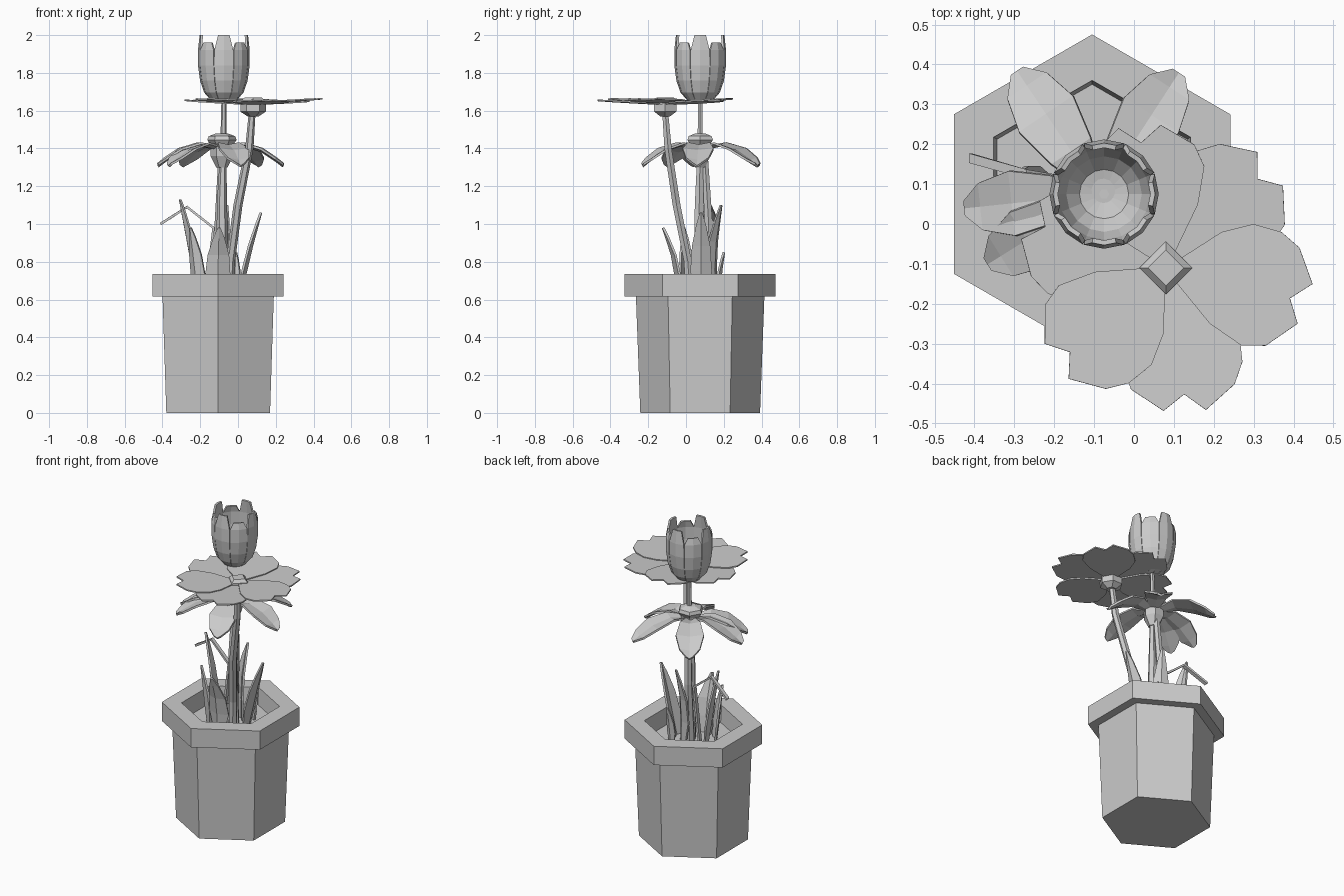
import bpy
import bmesh
from math import sin, cos, radians, pi
from mathutils import Vector

cube = bpy.data.objects.get("Cube")
if cube:
    bpy.data.objects.remove(cube, do_unlink=True)

GREY = (0.6, 0.6, 0.6, 1)
clay = bpy.data.materials.new("plain_grey")
clay.use_nodes = True
clay.diffuse_color = GREY
clay.node_tree.nodes["Principled BSDF"].inputs["Base Color"].default_value = GREY


def finish(name, bm, thickness=0):
    bmesh.ops.remove_doubles(bm, verts=bm.verts, dist=0.0005)
    bmesh.ops.recalc_face_normals(bm, faces=bm.faces)
    mesh = bpy.data.meshes.new(name)
    bm.to_mesh(mesh)
    bm.free()
    mesh.materials.append(clay)
    obj = bpy.data.objects.new(name, mesh)
    bpy.context.collection.objects.link(obj)
    if thickness:
        mod = obj.modifiers.new("thickness", "SOLIDIFY")
        mod.thickness = thickness
        mod.offset = 0
    return obj


def grid(bm, rows, closed=False):
    """Join rows of points with quads."""
    vs = [[bm.verts.new(p) for p in row] for row in rows]
    n = len(rows[0])
    for a, b in zip(vs, vs[1:]):
        for i in range(n if closed else n - 1):
            j = (i + 1) % n
            bm.faces.new((a[i], a[j], b[j], b[i]))
    return vs


def ring(centre, r, sides, turn=0.0):
    return [Vector(centre) + Vector((r * cos(turn + 2 * pi * i / sides),
                                     r * sin(turn + 2 * pi * i / sides), 0))
            for i in range(sides)]


def lathe(name, x, y, profile, sides, turn=0.0):
    """Closed solid from (radius, height) pairs."""
    bm = bmesh.new()
    vs = grid(bm, [ring((x, y, z), r, sides, turn) for r, z in profile], True)
    bm.faces.new(vs[0])
    bm.faces.new(vs[-1])
    return finish(name, bm)


def stem(name, path, radii, sides=6):
    bm = bmesh.new()
    vs = grid(bm, [ring(p, r, sides) for p, r in zip(path, radii)], True)
    bm.faces.new(vs[0])
    bm.faces.new(vs[-1])
    return finish(name, bm)


def polar(centre, angle, r, w, z):
    """Point at distance r along an angle and w to its side."""
    c, s = cos(radians(angle)), sin(radians(angle))
    return Vector((centre[0] + r * c - w * s, centre[1] + r * s + w * c, z))


def leaf(name, base, tip, width, facing, bulge=0.03):
    """Pointed upright blade with a creased middle."""
    base, tip = Vector(base), Vector(tip)
    out = Vector((cos(radians(facing)), sin(radians(facing)), 0))
    side = Vector((-out.y, out.x, 0))
    rows = []
    for t, w in ((0, 0.6), (0.3, 1), (0.6, 0.85), (0.85, 0.45), (1, 0.1)):
        mid = base.lerp(tip, t) - out * bulge * sin(pi * t)
        half = side * width * w
        rows.append([mid - half, mid + out * width * w * 0.35, mid + half])
    bm = bmesh.new()
    grid(bm, rows)
    return finish(name, bm, 0.012)


# Pot with raised rim and sunken soil
PX, PY = -0.105, 0.075
lathe("pot", PX, PY, [(0.317, 0), (0.34, 0.615), (0.4, 0.615), (0.4, 0.735),
                      (0.285, 0.735), (0.275, 0.63)], 6, pi / 2)

# Cup flower: four tall petals between four shorter ones
CUP = (-0.075, 0.075)
stem("cup_stem", [(-0.08, 0.07, 0.62), (-0.085, 0.07, 1.1), (-0.078, 0.075, 1.4),
                  (-0.075, 0.075, 1.66)], [0.035, 0.027, 0.016, 0.013])
for i in range(8):
    top = 2.0 if i % 2 == 0 else 1.96
    rows = []
    for z, r, w in ((1.65, 0.02, 1), (1.66, 0.065, 1), (1.7, 0.1, 1), (1.76, 0.12, 1),
                    (1.84, 0.131, 1), (1.92, 0.131, 0.98), (top, 0.122, 0.62)):
        half = r * sin(pi / 8) * w
        edge = r * (1 - (1 - cos(pi / 8)) * w)
        rows.append([polar(CUP, 45 * i, edge, -half, z), polar(CUP, 45 * i, r, 0, z),
                     polar(CUP, 45 * i, edge, half, z)])
    bm = bmesh.new()
    grid(bm, rows)
    finish("cup_petal", bm, 0.012)

# Flat flower with six broad notched petals
FLAT = (0.08, -0.11)
OUTLINE = [(0.02, 0.02), (0.118, 0.117), (0.192, 0.153), (0.265, 0.148), (0.317, 0.119),
           (0.368, 0.037), (0.32, -0.01), (0.352, -0.068), (0.285, -0.139),
           (0.226, -0.151), (0.137, -0.114), (0.02, -0.02)]
for i, angle in enumerate((46, -12, -80, -137, 163, 103)):
    lift = 0.008 * (i % 2)
    bm = bmesh.new()
    rim = [bm.verts.new(polar(FLAT, angle, r, w, 1.633 + lift + 0.06 * r))
           for r, w in OUTLINE]
    bm.faces.new(rim)
    finish("flat_petal", bm, 0.008)
lathe("flat_flower_centre", *FLAT, [(0.066, 1.635), (0.066, 1.652), (0.045, 1.67)], 4)
lathe("flat_flower_cup", *FLAT, [(0.03, 1.57), (0.068, 1.595), (0.068, 1.635)], 6)
stem("flat_flower_stem", [(-0.05, 0.02, 0.62), (-0.04, 0.01, 0.8), (0.0, -0.05, 1.1),
                          (0.06, -0.095, 1.4), (0.075, -0.11, 1.59)],
     [0.025, 0.024, 0.024, 0.022, 0.018])

# Drooping flower with creased petals and a small trumpet
DROOP = (-0.085, 0.075)
lathe("trumpet", *DROOP, [(0.03, 1.3), (0.06, 1.36), (0.06, 1.42), (0.078, 1.445),
                          (0.07, 1.465), (0.03, 1.48)], 6)
for angle, length in ((124, 0.37), (57, 0.36), (186, 0.34), (212, 0.33),
                      (-3, 0.325), (-72, 0.32)):
    rows = []
    for t, w, z in ((0.1, 0.025, 1.4), (0.35, 0.06, 1.415), (0.65, 0.082, 1.385),
                    (0.88, 0.06, 1.335), (1, 0.02, 1.305)):
        r = length * t
        rows.append([polar(DROOP, angle, r, -w, z + 0.012), polar(DROOP, angle, r, 0, z),
                     polar(DROOP, angle, r, w, z + 0.012)])
    bm = bmesh.new()
    grid(bm, rows)
    finish("drooping_petal", bm, 0.012)
stem("drooping_stem", [(-0.1, 0.1, 0.62), (-0.1, 0.12, 1.0), (-0.085, 0.1, 1.34)],
     [0.028, 0.024, 0.02])

# Leaves around the stems
leaf("front_leaf", (-0.11, -0.03, 0.62), (-0.1, -0.12, 0.98), 0.065, -90)
leaf("left_leaf", (0.0, 0.08, 0.62), (0.12, 0.08, 1.06), 0.055, 0, 0.015)
leaf("back_leaf", (-0.08, 0.14, 0.62), (-0.06, 0.185, 1.1), 0.05, 60)
leaf("right_leaf", (-0.2, 0.09, 0.62), (-0.305, 0.11, 1.13), 0.05, 200, 0.01)
leaf("small_right_leaf", (-0.2, 0.0, 0.62), (-0.25, -0.01, 0.98), 0.05, 225, 0.01)
leaf("small_back_leaf", (-0.02, 0.17, 0.62), (-0.01, 0.2, 0.85), 0.03, 80, 0.01)

# Bent blade of grass
bm = bmesh.new()
grid(bm, [[Vector((x, y + d, z)) for d in (-0.012, 0.012)]
          for x, y, z in ((-0.17, 0.1, 0.62), (-0.13, 0.1, 0.98), (-0.27, 0.125, 1.09),
                          (-0.41, 0.165, 1.0))])
finish("bent_grass", bm, 0.014)
